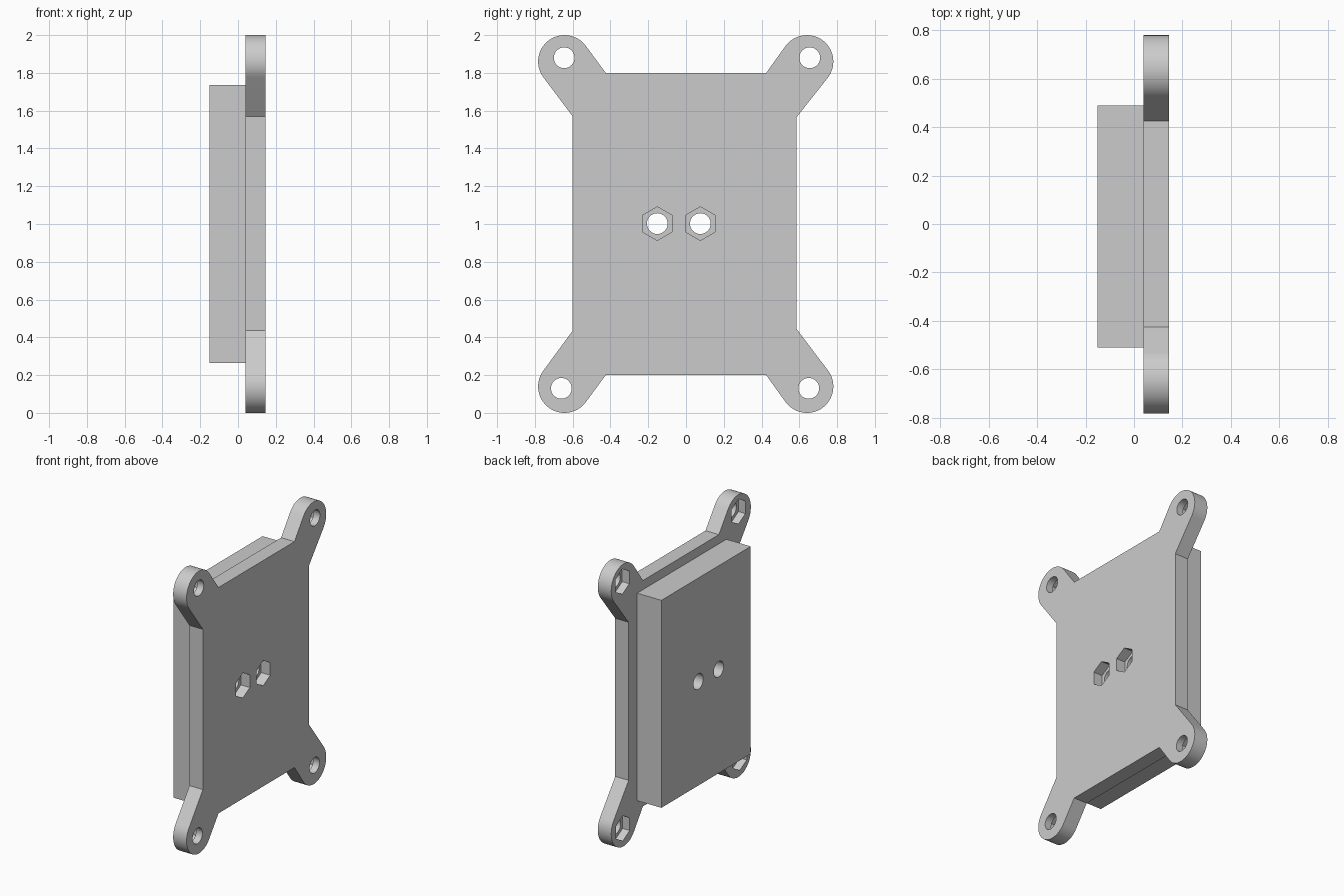
import bpy, bmesh, math

if "Cube" in bpy.data.objects:
    bpy.data.objects.remove(bpy.data.objects["Cube"])

grey = bpy.data.materials.new("grey plastic")
grey.diffuse_color = (0.6, 0.6, 0.6, 1)
grey.use_nodes = True
grey.node_tree.nodes["Principled BSDF"].inputs["Base Color"].default_value = grey.diffuse_color


def prism(name, outline, x0, x1):
    """Extrude a (y, z) outline along x."""
    bm = bmesh.new()
    face = bm.faces.new([bm.verts.new((x0, y, z)) for y, z in outline])
    ext = bmesh.ops.extrude_face_region(bm, geom=[face])["geom"]
    bmesh.ops.translate(bm, vec=(x1 - x0, 0, 0),
                        verts=[v for v in ext if isinstance(v, bmesh.types.BMVert)])
    bmesh.ops.recalc_face_normals(bm, faces=bm.faces)
    mesh = bpy.data.meshes.new(name)
    bm.to_mesh(mesh)
    bm.free()
    mesh.materials.append(grey)
    obj = bpy.data.objects.new(name, mesh)
    bpy.context.collection.objects.link(obj)
    return obj


def ring(y, z, r, n):
    """Regular polygon with a corner pointing up."""
    return [(y + r * math.sin(math.tau * i / n), z + r * math.cos(math.tau * i / n))
            for i in range(n)]


def ear(p1, c, p2, r=0.14, n=28):
    """Rounded lug: straight edges from p1 and p2, tangent to a circle."""
    def tangent(p, side):
        dy, dz = p[0] - c[0], p[1] - c[1]
        return math.atan2(dz, dy) + side * math.acos(r / math.hypot(dy, dz))
    a1, a2 = tangent(p1, 1), tangent(p2, -1)
    sweep = (a2 - a1) % math.tau
    arc = [(c[0] + r * math.cos(a1 + sweep * i / n), c[1] + r * math.sin(a1 + sweep * i / n))
           for i in range(n + 1)]
    return [p1] + arc + [p2]


def cut(obj, cutters):
    for c in cutters:
        mod = obj.modifiers.new("cut", "BOOLEAN")
        mod.operation, mod.solver, mod.object = "DIFFERENCE", "EXACT", c
    bpy.context.view_layer.update()
    deps = bpy.context.evaluated_depsgraph_get()
    mesh = bpy.data.meshes.new_from_object(obj.evaluated_get(deps))
    obj.modifiers.clear()
    obj.data = mesh
    mesh.shade_smooth()
    mesh.set_sharp_from_angle(angle=math.radians(30))


BACK, FRONT = 0.04, 0.145

# Mounting plate with four lugs
outline = (ear((0.585, 1.565), (0.64, 1.86), (0.425, 1.8))
           + ear((-0.425, 1.8), (-0.643, 1.86), (-0.6, 1.57))
           + ear((-0.6, 0.435), (-0.643, 0.14), (-0.425, 0.2))
           + ear((0.425, 0.2), (0.64, 0.14), (0.585, 0.445)))
plate = prism("mounting_plate", outline, BACK, FRONT)

# Raised block behind the plate
block = prism("raised_block", [(-0.51, 0.265), (0.49, 0.265), (0.49, 1.735), (-0.51, 1.735)],
              -0.15, BACK)

# Centre bolt holes run through both parts, with nut pockets in the plate
bolts, pockets = [], []
for y in (-0.152, 0.076):
    bolts.append(prism("bolt_cutter", ring(y, 1.002, 0.055, 32), -0.3, 0.3))
    pockets.append(prism("nut_cutter", ring(y, 1.002, 0.089, 6), FRONT - 0.07, 0.3))

# Lug holes, with nut pockets on the opposite side
for y, z in ((-0.645, 1.88), (0.655, 1.88), (-0.66, 0.13), (0.65, 0.13)):
    pockets.append(prism("lug_cutter", ring(y, z, 0.055, 32), -0.3, 0.3))
    pockets.append(prism("lug_nut_cutter", ring(y, z, 0.089, 6), -0.3, BACK + 0.055))

cut(plate, bolts + pockets)
cut(block, bolts)
for c in bolts + pockets:
    bpy.data.objects.remove(c)
